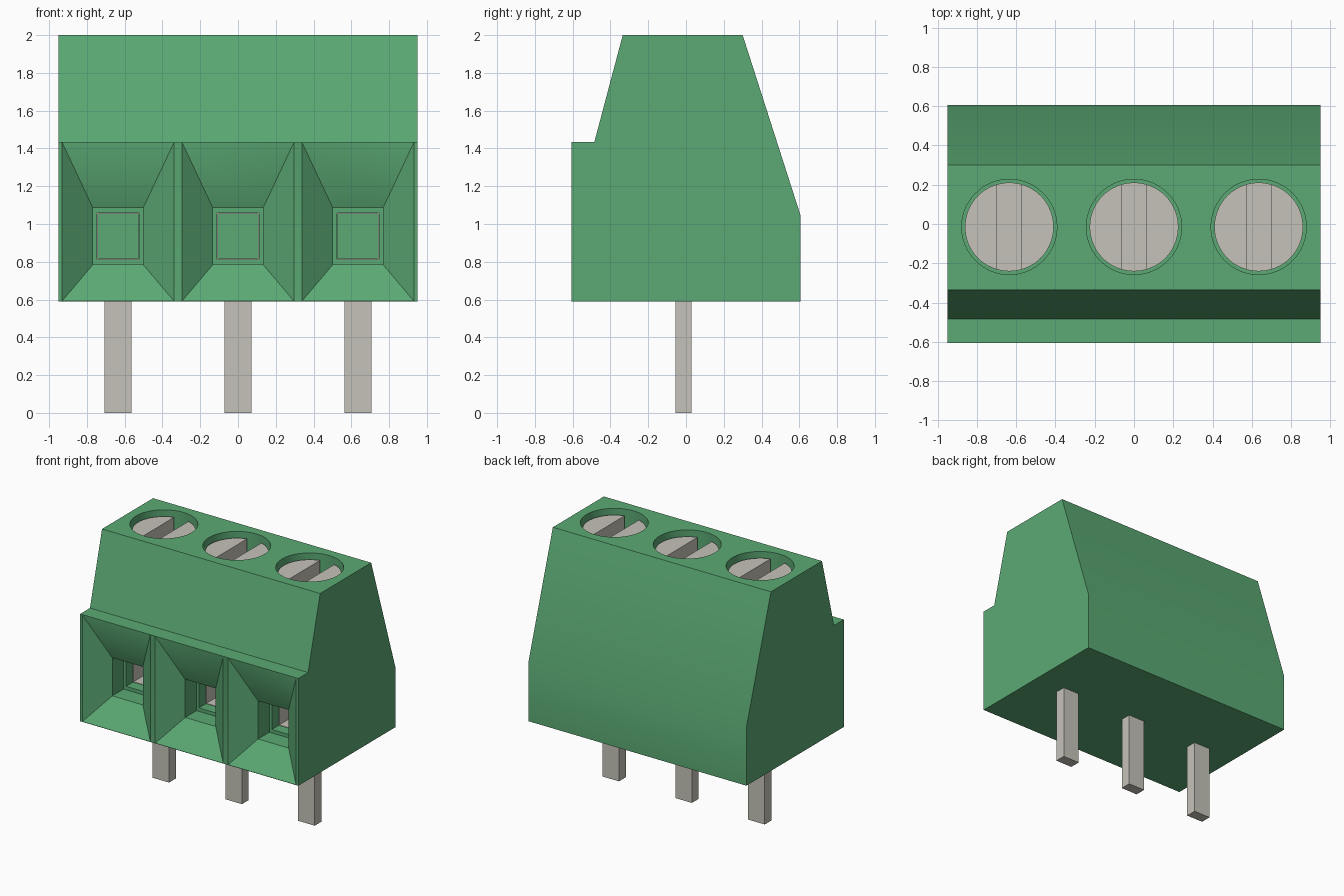
import bpy, bmesh

if "Cube" in bpy.data.objects:
    bpy.data.objects.remove(bpy.data.objects["Cube"], do_unlink=True)

PITCH = 0.635
SCREW_Y = -0.015
WIRE_Z = 0.935
FRONT = -0.607


def material(name, rgb):
    mat = bpy.data.materials.new(name)
    mat.use_nodes = True
    mat.diffuse_color = (*rgb, 1)
    bsdf = next(n for n in mat.node_tree.nodes if n.type == 'BSDF_PRINCIPLED')
    bsdf.inputs["Base Color"].default_value = (*rgb, 1)
    return mat


green = material("green plastic", (0.105, 0.40, 0.175))
metal = material("pale metal", (0.56, 0.545, 0.485))


def loft(name, rings, mat):
    """Solid skinned between two matching rings of points."""
    bm = bmesh.new()
    a, b = [[bm.verts.new(p) for p in ring] for ring in rings]
    bm.faces.new(a)
    bm.faces.new(b)
    for i in range(len(a)):
        j = (i + 1) % len(a)
        bm.faces.new((a[i], a[j], b[j], b[i]))
    bmesh.ops.recalc_face_normals(bm, faces=bm.faces)
    mesh = bpy.data.meshes.new(name)
    bm.to_mesh(mesh)
    bm.free()
    mesh.materials.append(mat)
    obj = bpy.data.objects.new(name, mesh)
    bpy.context.collection.objects.link(obj)
    return obj


def rect(x, y, z, hx, hz):
    return [(x + sx * hx, y, z + sz * hz)
            for sx, sz in ((-1, -1), (1, -1), (1, 1), (-1, 1))]


def box(name, x, z, hx, hz, y0, y1, mat):
    return loft(name, [rect(x, y0, z, hx, hz), rect(x, y1, z, hx, hz)], mat)


def cylinder(name, x, radius, z0, z1, mat):
    bpy.ops.mesh.primitive_cylinder_add(vertices=64, radius=radius, depth=z1 - z0,
                                        location=(x, SCREW_Y, (z0 + z1) / 2))
    obj = bpy.context.object
    obj.name = name
    obj.data.materials.append(mat)
    return obj


def cut(target, cutter):
    """Subtract the cutter, bake the result and remove the cutter."""
    mod = target.modifiers.new("cut", 'BOOLEAN')
    mod.operation, mod.solver, mod.object = 'DIFFERENCE', 'EXACT', cutter
    graph = bpy.context.evaluated_depsgraph_get()
    graph.update()
    mesh = bpy.data.meshes.new_from_object(target.evaluated_get(graph))
    target.modifiers.clear()
    target.data = mesh
    bpy.data.objects.remove(cutter, do_unlink=True)


def smooth(obj):
    bpy.ops.object.select_all(action='DESELECT')
    obj.select_set(True)
    bpy.context.view_layer.objects.active = obj
    bpy.ops.object.shade_smooth_by_angle(angle=0.5)


# Housing extruded from its side profile
profile = [(FRONT, 0.59), (0.605, 0.59), (0.605, 1.05), (0.3, 2.0),
           (-0.335, 2.0), (-0.485, 1.435), (FRONT, 1.435)]
housing = loft("housing", [[(x, y, z) for y, z in profile] for x in (-0.95, 0.95)], green)

for i, side in enumerate(("right", "middle", "left")):
    x = (i - 1) * PITCH

    # Wire entry: tapered funnel, square throat, narrower chamber
    mouth = rect(x, FRONT - 0.001, 1.0125, 0.297, 0.4215)
    throat = rect(x, FRONT + 0.14, WIRE_Z, 0.133, 0.15)
    cut(housing, loft("funnel_cutter", [mouth, throat], green))
    cut(housing, box("throat_cutter", x, WIRE_Z, 0.133, 0.15, -0.48, -0.327, green))
    cut(housing, box("chamber_cutter", x, WIRE_Z, 0.111, 0.1225, -0.34, 0.22, green))

    # Screw well in the top
    cut(housing, cylinder("well_cutter", x, 0.2425, 1.7, 2.1, green))

    # Metal clamp lining the chamber
    clamp = box(side + "_clamp", x, WIRE_Z, 0.114, 0.1255, -0.24, 0.219, metal)
    cut(clamp, box("clamp_cutter", x, WIRE_Z, 0.107, 0.1185, -0.3, 0.3, metal))

    # Slotted screw
    screw = cylinder(side + "_screw", x, 0.226, 1.69, 1.955, metal)
    cut(screw, box("slot_cutter", x, 1.935, 0.062, 0.1, -0.4, 0.4, metal))
    smooth(screw)

    # Solder pin
    box(side + "_pin", x, 0.305, 0.072, 0.305, -0.055, 0.03, metal)

smooth(housing)
